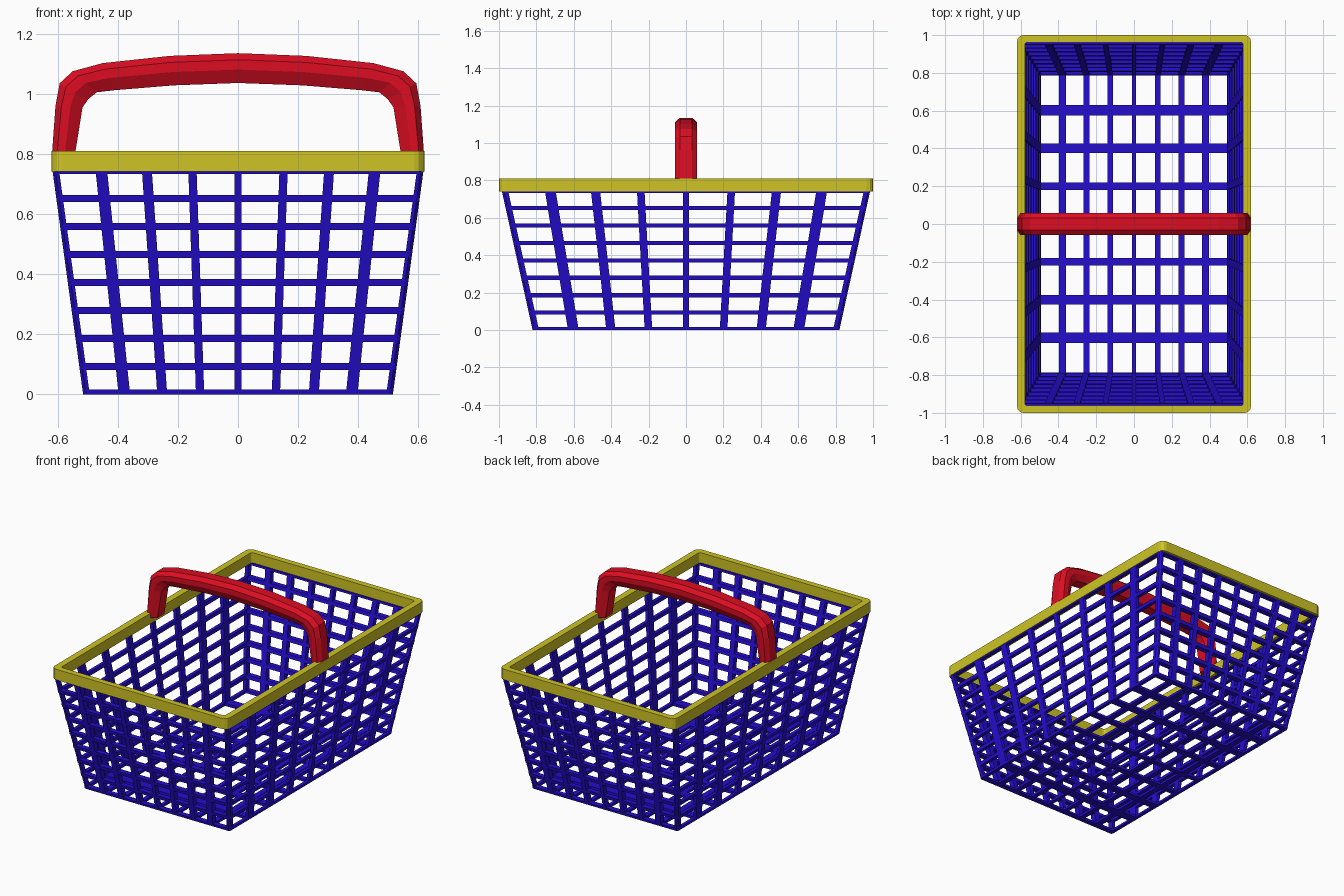
import bpy, bmesh, math

if "Cube" in bpy.data.objects:
    bpy.data.objects.remove(bpy.data.objects["Cube"])

TOP, TX, TY = 0.745, 0.022, 0.034      # basket wall top, wall thickness in x and y
WX, WY, WZ = 0.011, 0.016, 0.011       # half widths of the bars


def material(name, rgb):
    m = bpy.data.materials.new(name)
    m.diffuse_color = (*rgb, 1)
    m.use_nodes = True
    m.node_tree.nodes["Principled BSDF"].inputs["Base Color"].default_value = m.diffuse_color
    return m


def finish(bm, name, mat):
    bmesh.ops.recalc_face_normals(bm, faces=bm.faces)
    me = bpy.data.meshes.new(name)
    bm.to_mesh(me)
    bm.free()
    me.materials.append(mat)
    ob = bpy.data.objects.new(name, me)
    bpy.context.collection.objects.link(ob)
    return ob


def loft(bm, loops, closed=False):
    """Skin between equal loops of points; cap the ends unless closed."""
    rows = [[bm.verts.new(p) for p in loop] for loop in loops]
    n = len(rows[0])
    pairs = list(zip(rows, rows[1:])) + ([(rows[-1], rows[0])] if closed else [])
    for a, b in pairs:
        for i in range(n):
            j = (i + 1) % n
            bm.faces.new((a[i], a[j], b[j], b[i]))
    if not closed:
        bm.faces.new(rows[0])
        bm.faces.new(rows[-1])


def half(z):
    """Outer half sizes of the tapered basket at height z."""
    f = z / TOP
    return 0.515 + 0.102 * f, 0.82 + 0.165 * f


def rect(hx, hy, z, r=0.0, seg=3):
    """Rectangle with rounded corners."""
    pts = []
    for k, (sx, sy) in enumerate([(1, 1), (-1, 1), (-1, -1), (1, -1)]):
        for i in range(seg + 1):
            a = math.pi / 2 * (k + i / seg)
            pts.append((sx * (hx - r) + r * math.cos(a), sy * (hy - r) + r * math.sin(a), z))
    return pts


def ring(bm, outer0, outer1, tx, ty, z0, z1, r, ri):
    loft(bm, [rect(*outer0, z0, r), rect(*outer1, z1, r),
              rect(outer1[0] - tx, outer1[1] - ty, z1, ri),
              rect(outer0[0] - tx, outer0[1] - ty, z0, ri)], closed=True)


blue = material("blue", (0.018, 0.004, 0.62))
yellow = material("yellow", (0.62, 0.55, 0.018))
red = material("red", (0.72, 0.004, 0.016))

# Horizontal hoops of the wall
bm = bmesh.new()
for i in range(9):
    z0 = max(0.0, TOP / 8 * i - WZ)
    z1 = min(TOP, TOP / 8 * i + WZ)
    if i == 0:
        z1 = 0.016
    ring(bm, half(z0), half(z1), TX, TY, z0, z1, 0.012, 0.004)
finish(bm, "wall_hoops", blue)

# Upright wall bars, widening with distance from the middle
bm = bmesh.new()
for s in (-1, 1):
    for i in range(-3, 4):
        t = i / 4
        end_bar, side_bar = [], []
        for z in (0.0, TOP):
            hx, hy = half(z)
            ix, iy = hx - TX, hy - TY
            xs, ys = sorted((t * hx, t * ix)), sorted((t * hy, t * iy))
            end_bar.append([(xs[0] - WX, s * hy, z), (xs[1] + WX, s * hy, z),
                            (xs[1] + WX, s * iy, z), (xs[0] - WX, s * iy, z)])
            side_bar.append([(s * hx, ys[0] - WY, z), (s * hx, ys[1] + WY, z),
                             (s * ix, ys[1] + WY, z), (s * ix, ys[0] - WY, z)])
        loft(bm, end_bar)
        loft(bm, side_bar)
    # Corner posts
    for q in (-1, 1):
        post = []
        for z in (0.0, TOP):
            hx, hy = half(z)
            c, d = 0.01, 0.012
            post.append([(s * x, q * y, z) for x, y in
                         [(hx - TX, hy - TY), (hx, hy - TY), (hx, hy - d),
                          (hx - c, hy), (hx - TX, hy)]])
        loft(bm, post)
finish(bm, "wall_uprights", blue)

# Floor grid
bm = bmesh.new()
hx, hy = half(0)
for i in range(-3, 4):
    t = i / 4
    w = WX + abs(t) * TX / 2
    v = WY + abs(t) * TY / 2
    x, y = t * (hx - TX / 2), t * (hy - TY / 2)
    for x0, x1, y0, y1 in [(x - w, x + w, -hy + 0.01, hy - 0.01),
                           (-hx + 0.01, hx - 0.01, y - v, y + v)]:
        loft(bm, [[(x0, y0, z), (x1, y0, z), (x1, y1, z), (x0, y1, z)] for z in (0, 0.016)])
finish(bm, "floor_grid", blue)

# Rim
bm = bmesh.new()
ring(bm, (0.62, 1.0), (0.62, 1.0), 0.042, 0.038, 0.742, 0.81, 0.035, 0.015)
finish(bm, "rim", yellow)

# Handle: outer and inner outline of the arch, lofted with a chamfered section
half_path = [((-0.62, 0.78), (-0.545, 0.78)), ((-0.607, 0.96), (-0.517, 0.955)),
             ((-0.593, 1.035), (-0.498, 0.982)), ((-0.55, 1.075), (-0.47, 1.005)),
             ((-0.45, 1.102), (-0.41, 1.012)), ((-0.227, 1.126), (-0.215, 1.028))]
mirrored = [((-o[0], o[1]), (-n[0], n[1])) for o, n in reversed(half_path)]
path = half_path + [((0, 1.135), (0, 1.036))] + mirrored
section = [(0, 0.032), (0.22, 0.058), (0.55, 0.058), (1, 0.035)]
section += [(f, -y) for f, y in reversed(section)]
bm = bmesh.new()
loft(bm, [[(o[0] + (n[0] - o[0]) * f, y, o[1] + (n[1] - o[1]) * f) for f, y in section]
          for o, n in path])
finish(bm, "handle", red)
